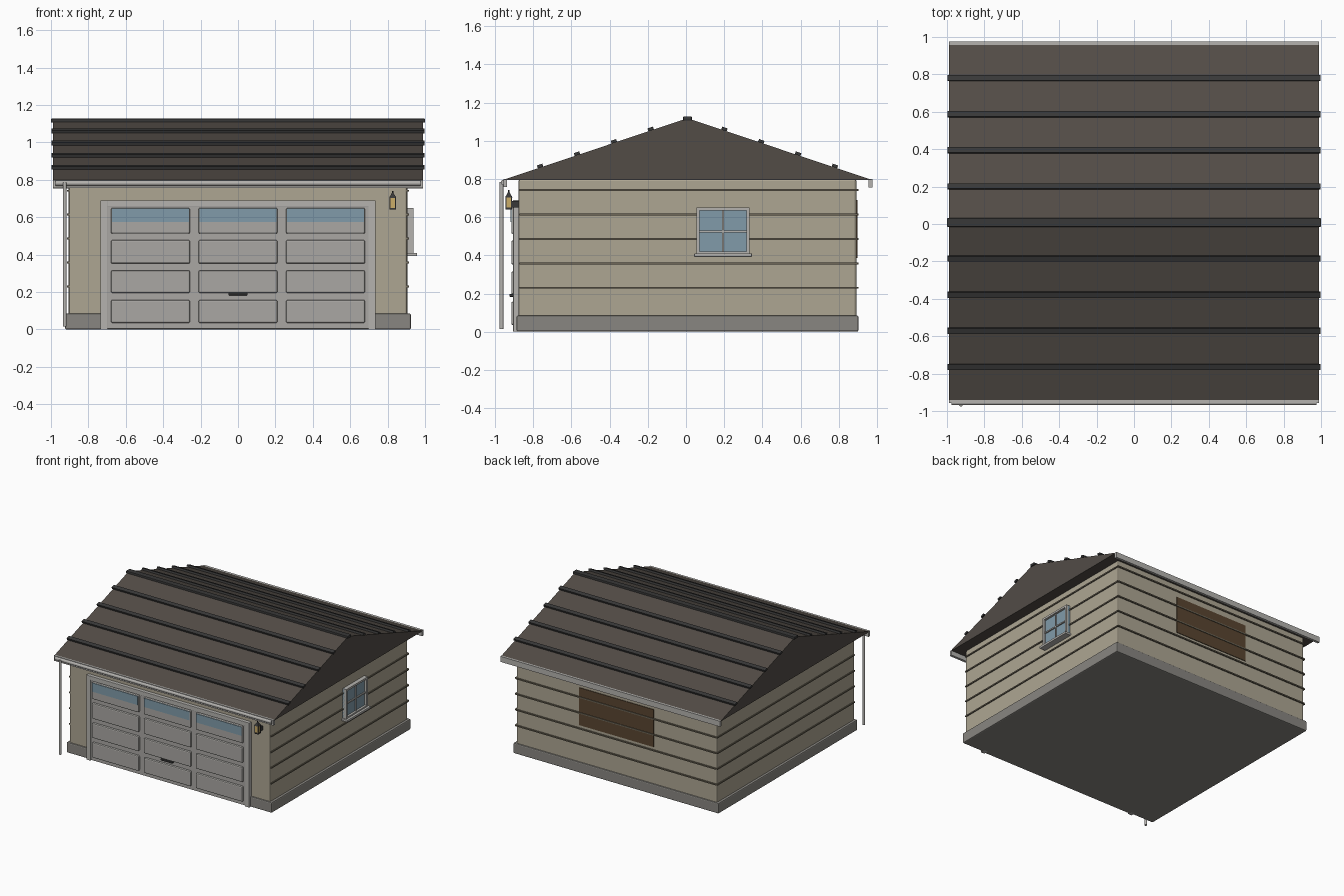
import bpy, math

if "Cube" in bpy.data.objects:
    bpy.data.objects.remove(bpy.data.objects["Cube"])

CY = 0.008          # building centre in y
EAVE, RIDGE, HALF = 0.795, 1.118, 0.965


def mat(name, r, g, b):
    m = bpy.data.materials.new(name)
    m.diffuse_color = (r, g, b, 1)
    m.use_nodes = True
    m.node_tree.nodes["Principled BSDF"].inputs["Base Color"].default_value = m.diffuse_color
    return m


TAN = mat("siding_tan", 0.42, 0.38, 0.29)
GROOVE = mat("siding_line", 0.16, 0.14, 0.10)
ROOF = mat("roof_brown", 0.085, 0.072, 0.062)
DARK = mat("dark_strip", 0.04, 0.04, 0.04)
CONC = mat("concrete", 0.25, 0.24, 0.22)
TRIM = mat("trim_grey", 0.46, 0.45, 0.43)
DOOR = mat("door_grey", 0.40, 0.39, 0.37)
GLASS = mat("glass_blue", 0.22, 0.33, 0.40)
WOOD = mat("wood_brown", 0.10, 0.06, 0.03)
GLOW = mat("lamp_glow", 0.60, 0.42, 0.14)


def finish(ob, name, m, bevel=0):
    ob.name = name
    ob.data.materials.append(m)
    if bevel:
        b = ob.modifiers.new("bevel", "BEVEL")
        b.width, b.segments = bevel, 2
    return ob


def box(name, x, y, z, m, bevel=0, tilt=0):
    """Box from (min, max) ranges, optionally tilted about x."""
    r = (x, y, z)
    bpy.ops.mesh.primitive_cube_add(size=1, location=[(a + b) / 2 for a, b in r],
                                    rotation=(tilt, 0, 0))
    ob = bpy.context.object
    ob.scale = [b - a for a, b in r]
    bpy.ops.object.transform_apply(location=False, rotation=False, scale=True)
    return finish(ob, name, m, bevel)


def rod(name, loc, r, length, m, rot=(0, 0, 0), r2=None, sides=16):
    bpy.ops.mesh.primitive_cone_add(vertices=sides, radius1=r, radius2=r if r2 is None else r2,
                                    depth=length, location=loc, rotation=rot)
    bpy.ops.object.shade_smooth_by_angle(angle=math.radians(40))
    return finish(bpy.context.object, name, m)


# Foundation and walls
box("foundation", (-0.925, 0.925), (CY - 0.895, CY + 0.895), (0, 0.085), CONC, 0.008)
box("walls", (-0.905, 0.905), (CY - 0.885, CY + 0.885), (0.01, 0.80), TAN, 0.012)

# Siding lines on the sides and back
for i in range(5):
    z = 0.23 + 0.128 * i
    zr = (z - 0.005, z + 0.005)
    for s in (-1, 1):
        xs = sorted((s * 0.895, s * 0.913))
        box("side_siding_line", xs, (CY - 0.88, CY + 0.89), zr, GROOVE)
    box("back_siding_line", (-0.905, 0.905), (CY + 0.88, CY + 0.895), zr, GROOVE)

# Solid gable roof
me = bpy.data.meshes.new("roof")
prof = [(CY - HALF, EAVE), (CY + HALF, EAVE), (CY, RIDGE)]
verts = [(x, y, z) for x in (-0.99, 0.99) for y, z in prof]
me.from_pydata(verts, [], [(2, 1, 0), (3, 4, 5), (0, 1, 4, 3), (1, 2, 5, 4), (2, 0, 3, 5)])
roof = bpy.data.objects.new("roof", me)
bpy.context.collection.objects.link(roof)
finish(roof, "roof", ROOF)

# Roof battens and ridge cap
slope = math.atan2(RIDGE - EAVE, HALF)
for s in (-1, 1):
    for i in range(1, 5):
        d = 0.193 * i
        y, z = CY + s * d, RIDGE - d * math.tan(slope) + 0.008
        box("roof_batten", (-0.998, 0.998), (y - 0.015, y + 0.015), (z - 0.008, z + 0.008),
            DARK, 0, -s * slope)
box("ridge_cap", (-1.0, 1.0), (CY - 0.023, CY + 0.023), (1.106, 1.127), DARK, 0.004)

# Fascia boards, gutter and downspout
box("back_fascia", (-0.99, 0.99), (0.956, 0.976), (0.755, 0.80), TRIM)
box("front_fascia", (-0.99, 0.99), (-0.957, -0.937), (0.757, 0.80), TRIM)
rod("gutter", (0, -0.955, 0.782), 0.014, 1.95, TRIM, (0, math.pi / 2, 0))
rod("downspout", (-0.926, -0.966, 0.40), 0.010, 0.77, TRIM)

# Garage door: slab, frame, panels, handle
box("door_slab", (-0.70, 0.70), (-0.897, -0.86), (0.005, 0.66), DOOR)
for s in (-1, 1):
    box("door_frame_side", sorted((s * 0.697, s * 0.735)), (-0.905, -0.86), (0, 0.69), TRIM, 0.003)
box("door_frame_top", (-0.70, 0.70), (-0.905, -0.86), (0.655, 0.69), TRIM, 0.003)
for cx in (-0.468, 0, 0.468):
    for z0, z1 in ((0.035, 0.158), (0.195, 0.316), (0.352, 0.478), (0.512, 0.65)):
        box("door_panel", (cx - 0.211, cx + 0.211), (-0.915, -0.89), (z0, z1), DOOR, 0.008)
    box("door_window", (cx - 0.205, cx + 0.205), (-0.918, -0.905), (0.575, 0.646), GLASS)
box("door_handle", (-0.052, 0.052), (-0.925, -0.89), (0.183, 0.197), DARK, 0.004)

# Right side window
Y0, Y1, Z0, Z1, W = 0.055, 0.333, 0.405, 0.65, 0.016
MY, MZ = (Y0 + Y1) / 2, 0.525
FX = (0.90, 0.938)
box("window_glass", (0.90, 0.92), (Y0, Y1), (Z0, Z1), GLASS)
for y in (Y0, Y1 - W):
    box("window_frame_side", FX, (y, y + W), (Z0, Z1), TRIM)
for z in (Z0, Z1 - W):
    box("window_frame_rail", FX, (Y0, Y1), (z, z + W), TRIM)
box("window_mullion", (0.90, 0.93), (MY - 0.005, MY + 0.005), (Z0, Z1), TRIM)
box("window_crossbar", (0.90, 0.93), (Y0, Y1), (MZ - 0.005, MZ + 0.005), TRIM)
box("window_sill", (0.90, 0.957), (Y0 - 0.012, Y1 + 0.012), (0.392, 0.41), TRIM, 0.003)

# Wooden panel on the back wall
box("back_panel", (-0.335, 0.335), (0.88, 0.898), (0.385, 0.69), WOOD)

# Wall lantern
LX, LY = 0.827, -0.928
box("lamp_bracket", (LX - 0.012, LX + 0.012), (-0.915, -0.87), (0.65, 0.685), DARK, 0.003)
box("lamp_glass", (LX - 0.014, LX + 0.014), (LY - 0.014, LY + 0.014), (0.65, 0.705), GLOW)
box("lamp_base", (LX - 0.018, LX + 0.018), (LY - 0.018, LY + 0.018), (0.641, 0.65), DARK)
for sx in (-1, 1):
    for sy in (-1, 1):
        px, py = LX + sx * 0.015, LY + sy * 0.015
        box("lamp_post", (px - 0.003, px + 0.003), (py - 0.003, py + 0.003), (0.645, 0.71), DARK)
rod("lamp_cap", (LX, LY, 0.718), 0.026, 0.028, DARK, (0, 0, math.pi / 4), 0.005, 4)
rod("lamp_finial", (LX, LY, 0.735), 0.004, 0.012, DARK, sides=8)
